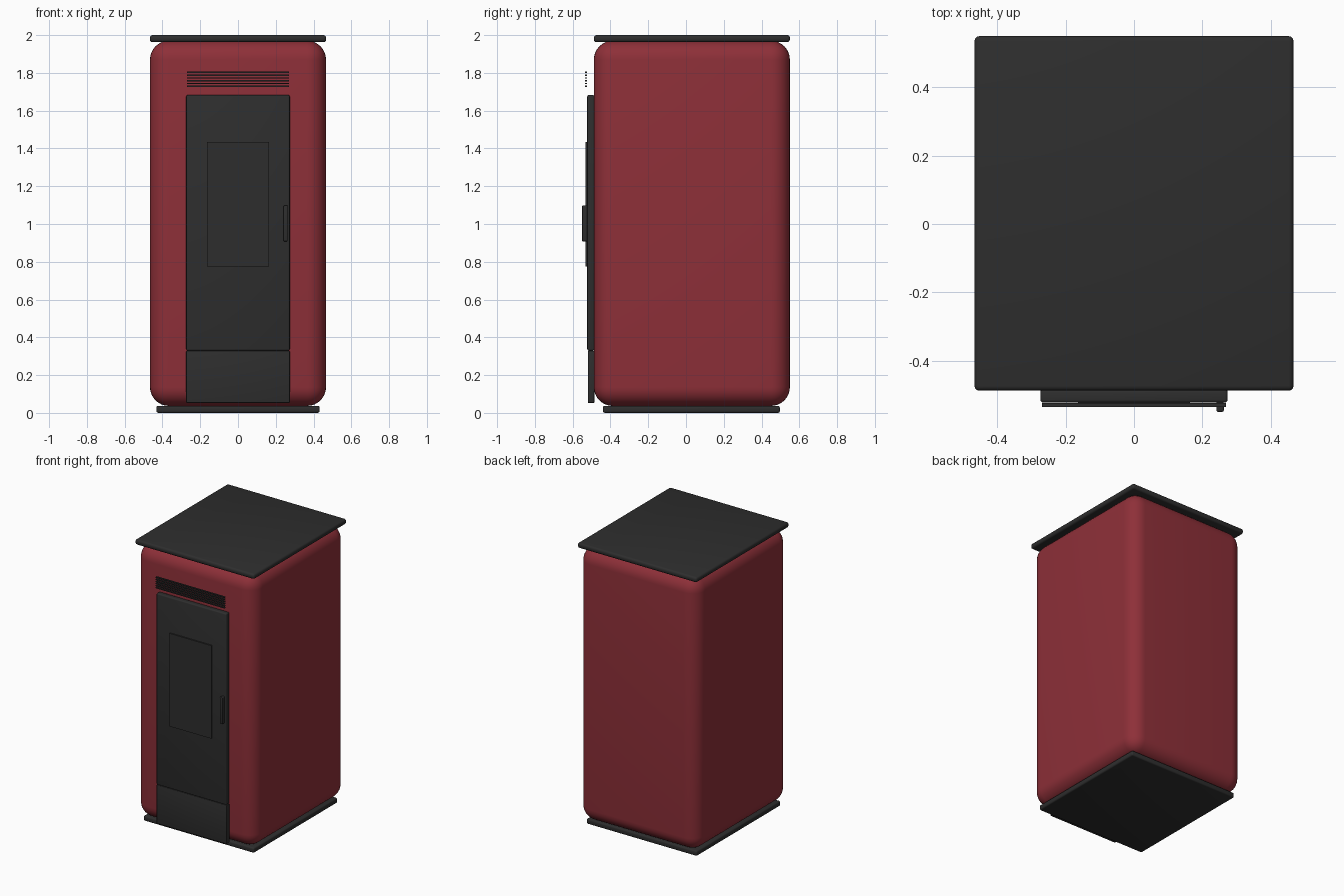
import bpy, math

if "Cube" in bpy.data.objects:
    bpy.data.objects.remove(bpy.data.objects["Cube"])


def material(name, rgb):
    m = bpy.data.materials.new(name)
    m.diffuse_color = (*rgb, 1.0)
    m.use_nodes = True
    m.node_tree.nodes["Principled BSDF"].inputs["Base Color"].default_value = m.diffuse_color
    return m


RED = material("deep_red_enamel", (0.27, 0.029, 0.040))
DARK = material("charcoal_iron", (0.027, 0.027, 0.027))


def box(name, x, y, z, mat, bevel=0.0, segments=3):
    """Box from (min, max) ranges, with optional rounded edges."""
    bpy.ops.mesh.primitive_cube_add(size=1, location=[sum(r) / 2 for r in (x, y, z)])
    ob = bpy.context.object
    ob.name = name
    ob.scale = [r[1] - r[0] for r in (x, y, z)]
    bpy.ops.object.transform_apply(location=False, rotation=False, scale=True)
    ob.data.materials.append(mat)
    if bevel:
        b = ob.modifiers.new("rounding", "BEVEL")
        b.width = bevel
        b.segments = segments
        bpy.ops.object.modifier_apply(modifier=b.name)
        bpy.ops.object.shade_smooth_by_angle(angle=math.radians(35))
    return ob


# Main cabinet, lid and plinth
box("cabinet_body", (-0.466, 0.466), (-0.488, 0.55), (0.037, 1.97), RED, 0.10, 8)
box("top_lid", (-0.467, 0.467), (-0.488, 0.55), (1.963, 2.0), DARK, 0.014)
box("base_plinth", (-0.432, 0.432), (-0.44, 0.497), (0.0, 0.037), DARK, 0.01)

# Front door, lower panel and window plate
box("door", (-0.274, 0.274), (-0.523, -0.485), (0.33, 1.683), DARK, 0.008)
box("lower_panel", (-0.274, 0.274), (-0.52, -0.485), (0.053, 0.329), DARK, 0.004)
box("window_plate", (-0.164, 0.164), (-0.532, -0.523), (0.775, 1.433), DARK)

# Door handle
box("door_handle", (0.241, 0.263), (-0.55, -0.52), (0.908, 1.098), DARK, 0.005)

# Vent slats above the door
for i in range(6):
    z = 1.729 + i * 0.0148
    box(f"vent_slat_{i + 1}", (-0.269, 0.269), (-0.536, -0.524), (z - 0.0035, z + 0.0035), DARK)
